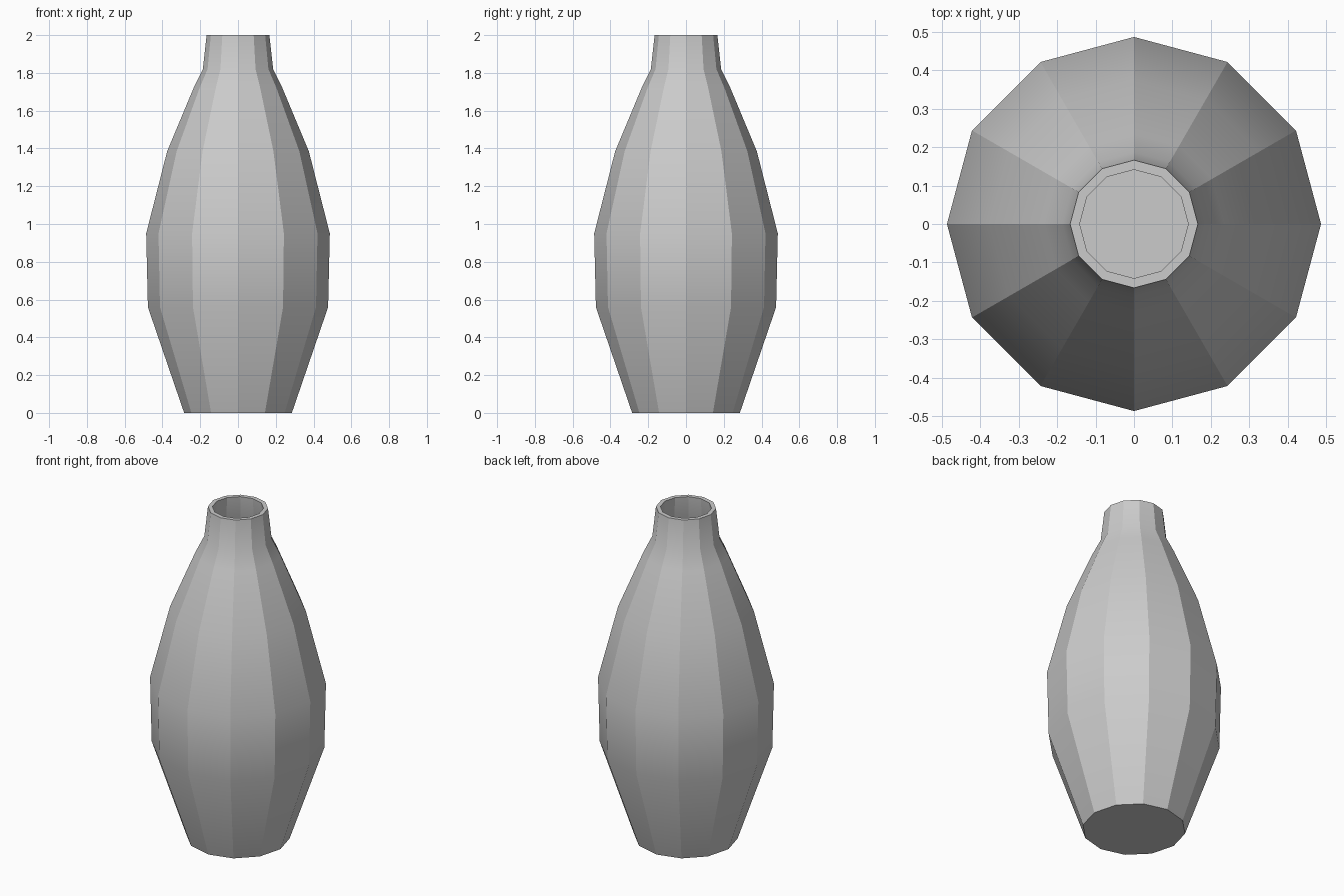
import bpy, bmesh, math

if "Cube" in bpy.data.objects:
    bpy.data.objects.remove(bpy.data.objects["Cube"])

SIDES = 12

# Closed wall profile (radius, height): outside upwards, then inside downwards
outer = [(0.285, 0), (0.477, 0.56), (0.486, 0.95), (0.375, 1.385),
         (0.235, 1.72), (0.186, 1.82), (0.166, 2.0)]
inner = [(0.141, 2.0), (0.160, 1.815), (0.211, 1.71), (0.35, 1.38),
         (0.46, 0.945), (0.451, 0.565), (0.268, 0.025)]

# Vase: spin the profile into rings and cap the base and the inner floor
bm = bmesh.new()
rings = []
for r, z in outer + inner:
    rings.append([bm.verts.new((r * math.cos(math.tau * i / SIDES),
                                r * math.sin(math.tau * i / SIDES), z))
                  for i in range(SIDES)])
for a, b in zip(rings, rings[1:]):
    for i in range(SIDES):
        j = (i + 1) % SIDES
        bm.faces.new((a[i], a[j], b[j], b[i]))
bm.faces.new(rings[0][::-1])
bm.faces.new(rings[-1])

mesh = bpy.data.meshes.new("vase")
bm.to_mesh(mesh)
bm.free()
vase = bpy.data.objects.new("vase", mesh)
bpy.context.collection.objects.link(vase)

# Smooth along the height, crisp between the sides
bpy.context.view_layer.objects.active = vase
vase.select_set(True)
bpy.ops.object.shade_smooth_by_angle(angle=math.radians(25))
